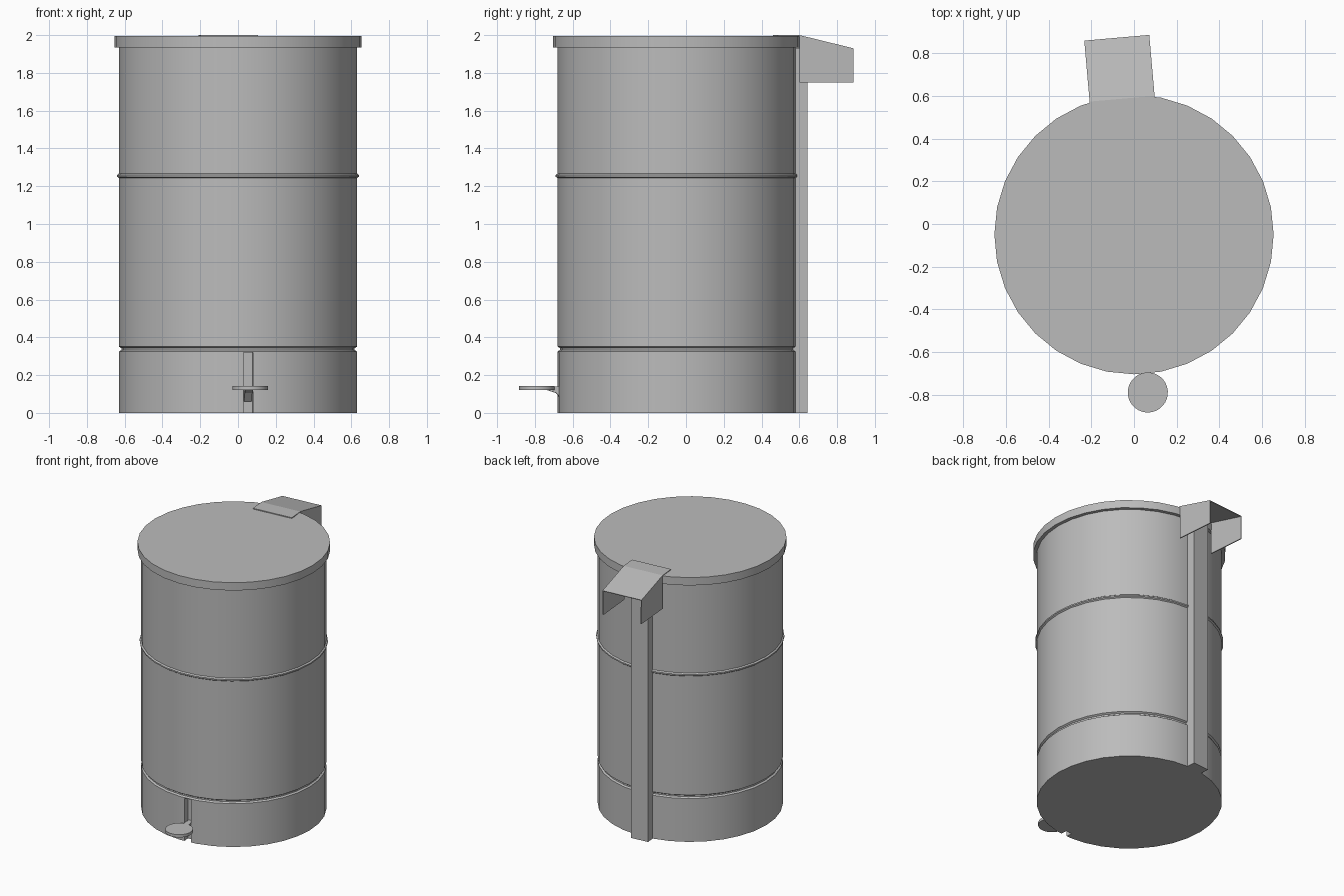
import bpy, bmesh, math
from mathutils import Matrix

cube = bpy.data.objects.get("Cube")
if cube:
    bpy.data.objects.remove(cube, do_unlink=True)

# Single painted-metal colour
GREY = (0.5, 0.5, 0.5, 1)
metal = bpy.data.materials.new("grey_metal")
metal.use_nodes = True
metal.diffuse_color = GREY
metal.node_tree.nodes["Principled BSDF"].inputs["Base Color"].default_value = GREY

# The fittings are turned slightly about the axis of the bin
CENTRE = Matrix.Translation((0, -0.05, 0))
TURNED = CENTRE @ Matrix.Rotation(math.radians(5), 4, 'Z')


def finish(name, bm, matrix, recalc=True):
    if recalc:
        bmesh.ops.recalc_face_normals(bm, faces=bm.faces)
    bm.transform(matrix)
    mesh = bpy.data.meshes.new(name)
    bm.to_mesh(mesh)
    bm.free()
    mesh.materials.append(metal)
    obj = bpy.data.objects.new(name, mesh)
    bpy.context.collection.objects.link(obj)
    return obj


def lathe(name, profile, matrix=CENTRE, sides=32):
    bm = bmesh.new()
    rings = []
    for r, z in profile:
        angles = [math.tau * i / sides for i in range(sides)]
        rings.append([bm.verts.new((r * math.cos(a), r * math.sin(a), z)) for a in angles])
    for low, high in zip(rings, rings[1:]):
        for i in range(sides):
            j = (i + 1) % sides
            bm.faces.new((low[i], low[j], high[j], high[i]))
    bm.faces.new(rings[0])
    bm.faces.new(rings[-1])
    return finish(name, bm, matrix)


def prism(name, outline, half_width):
    """Extrude a (y, z) outline across x."""
    bm = bmesh.new()
    sides = [[bm.verts.new((s * half_width, y, z)) for y, z in outline] for s in (-1, 1)]
    for side in sides:
        bm.faces.new(side)
    n = len(outline)
    for i in range(n):
        j = (i + 1) % n
        bm.faces.new((sides[0][i], sides[0][j], sides[1][j], sides[1][i]))
    return finish(name, bm, TURNED)


def box(name, half_width, y0, y1, z0, z1):
    return prism(name, [(y0, z0), (y1, z0), (y1, z1), (y0, z1)], half_width)


def smooth(obj):
    bpy.ops.object.select_all(action='DESELECT')
    obj.select_set(True)
    bpy.context.view_layer.objects.active = obj
    bpy.ops.object.shade_smooth_by_angle(angle=math.radians(25))


# Drum with a lower groove and a raised middle rib
R = 0.63
body = lathe("bin_body", [
    (R, 0), (R, 0.325), (R - 0.012, 0.333), (R - 0.012, 0.343), (R, 0.351),
    (R, 1.243), (R + 0.01, 1.25), (R + 0.01, 1.26), (R, 1.267), (R, 1.96)])
smooth(body)

# Slot for the pedal arm
cutter = box("slot_cutter", 0.025, -0.75, -0.58, -0.1, 0.32)
cutter.hide_render = True
cutter.hide_viewport = True
cutter.display_type = 'WIRE'
slot = body.modifiers.new("pedal_slot", 'BOOLEAN')
slot.object = cutter
slot.operation = 'DIFFERENCE'
slot.solver = 'EXACT'

# Flat lid
smooth(lathe("lid", [(0.655, 1.935), (0.655, 1.994)]))

# Pedal and its arm
smooth(lathe("pedal", [(0.094, 0.122), (0.094, 0.143)],
             TURNED @ Matrix.Translation((0, -0.743, 0))))
prism("pedal_arm", [(-0.70, 0.125), (-0.70, 0.14), (-0.56, 0.14),
                    (-0.56, 0.06), (-0.60, 0.06), (-0.64, 0.105)], 0.02)

# Upright at the back
box("back_post", 0.067, 0.58, 0.69, 0, 1.93)

# Folded sheet hinge cover, open below and behind
bm = bmesh.new()
outline = [(0.525, 2.0), (0.64, 2.0), (0.927, 1.93), (0.927, 1.75), (0.64, 1.75)]
left, right = [[bm.verts.new((x, y, z)) for y, z in outline] for x in (-0.153, 0.153)]
for i in (0, 1):
    bm.faces.new((left[i], right[i], right[i + 1], left[i + 1]))
bm.faces.new(right[:0:-1])
bm.faces.new(left[1:])
cover = finish("hinge_cover", bm, TURNED, recalc=False)
sheet = cover.modifiers.new("sheet", 'SOLIDIFY')
sheet.thickness = 0.008
sheet.offset = -1
